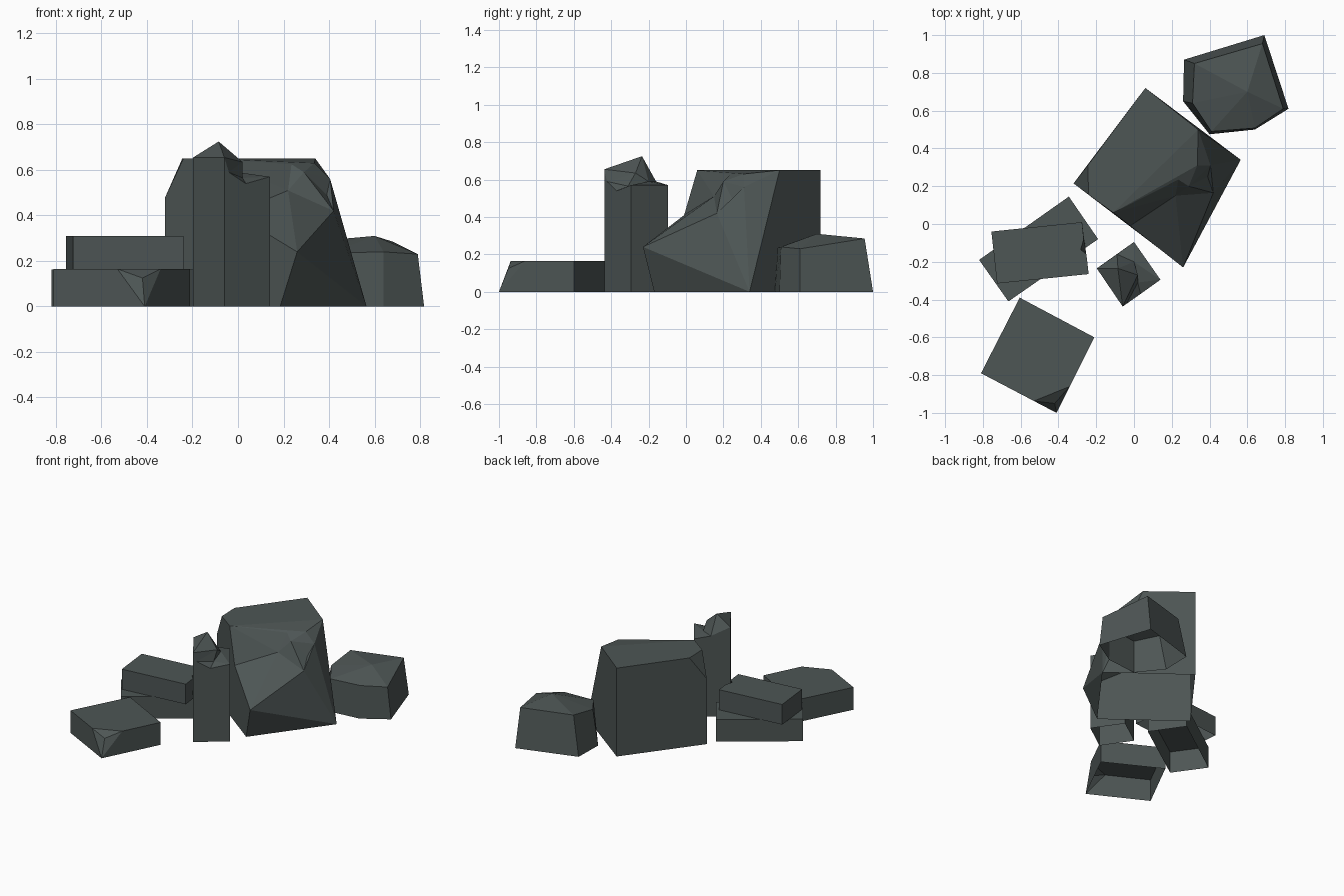
import bpy, bmesh

if "Cube" in bpy.data.objects:
    bpy.data.objects.remove(bpy.data.objects["Cube"])

stone = bpy.data.materials.new("dark grey green stone")
stone.diffuse_color = (0.075, 0.092, 0.09, 1)
stone.use_nodes = True
stone.node_tree.nodes["Principled BSDF"].inputs["Base Color"].default_value = stone.diffuse_color


def solid(name, points, faces):
    """Flat-faced stone, open underneath, from named points; each face is a string of point letters."""
    bm = bmesh.new()
    v = {k: bm.verts.new(p) for k, p in points.items()}
    for f in faces.split():
        bm.faces.new([v[k] for k in f])
    finish(name, bm)


def loft(name, base, top, z0, z1, apex=None):
    """Block between two matching outlines, open underneath; z1 is one height or one per point."""
    n = len(base)
    zs = z1 if isinstance(z1, list) else [z1] * n
    bm = bmesh.new()
    lo = [bm.verts.new((x, y, z0)) for x, y in base]
    hi = [bm.verts.new((x, y, z)) for (x, y), z in zip(top, zs)]
    for i in range(n):
        j = (i + 1) % n
        bm.faces.new((lo[i], lo[j], hi[j], hi[i]))
    if apex:
        a = bm.verts.new(apex)
        for i in range(n):
            bm.faces.new((hi[i], hi[(i + 1) % n], a))
    else:
        bm.faces.new(hi)
    finish(name, bm)


def finish(name, bm):
    # close the underside while orienting the faces outward, then open it again
    rim = [e for e in bm.edges if e.is_boundary]
    caps = bmesh.ops.contextual_create(bm, geom=rim)["faces"]
    bmesh.ops.recalc_face_normals(bm, faces=bm.faces)
    bmesh.ops.delete(bm, geom=caps, context='FACES_ONLY')
    me = bpy.data.meshes.new(name)
    bm.to_mesh(me)
    bm.free()
    me.materials.append(stone)
    bpy.context.collection.objects.link(bpy.data.objects.new(name, me))


# front slab with a chipped corner
solid("front_slab", {
    "a": (-.81, -.79, 0), "b": (-.41, -1, 0), "c": (-.21, -.6, 0), "d": (-.605, -.39, 0),
    "A": (-.81, -.79, .165), "C": (-.21, -.6, .165), "D": (-.605, -.39, .165),
    "p": (-.53, -.937, .165), "q": (-.34, -.86, .165), "m": (-.42, -.95, .125)},
    "abpA bmp bqm bcCq cdDC daAD pmq ApqCD")

# lower slab of the stacked pair
low = [(-.345, .145), (-.82, -.19), (-.665, -.41), (-.19, -.08)]
loft("lower_slab", low, low, 0, .162)

# upper slab with a notch in its right edge
loft("upper_slab",
     [(-.755, -.04), (-.725, -.315), (-.24, -.265), (-.252, -.17), (-.258, -.12), (-.264, -.08), (-.275, .01)],
     [(-.755, -.04), (-.725, -.315), (-.24, -.265), (-.252, -.16), (-.282, -.135), (-.266, -.08), (-.275, .01)],
     .162, .31)

# broken pillar
solid("broken_pillar", {
    "l": (-.197, -.235, 0), "f": (-.06, -.437, 0), "r": (.14, -.295, 0), "b": (0, -.095, 0),
    "L": (-.197, -.235, .655), "F": (-.06, -.437, .655), "R": (.14, -.295, .57), "B": (0, -.095, .57),
    "G": (-.04, -.423, .59), "M": (.035, -.37, .54), "N": (-.09, -.16, .59),
    "P": (-.085, -.235, .725), "Q": (.02, -.27, .635), "S": (0, -.2, .59), "T": (.02, -.31, .565)},
    "lfFL frRMGF rbBR blLNB LFP FQP FGQ GMT GTQ MRT RST TSQ RBS BNS NPS SPQ NLP")

# large boulder with sloping front and a jagged outcrop
solid("large_boulder", {
    "l": (-.32, .215, 0), "b": (.06, .72, 0), "r": (.565, .34, 0), "f": (.185, -.17, 0),
    "L": (-.32, .215, .48), "A": (-.245, .31, .65), "B": (-.24, .155, .65),
    "C": (-.11, .06, .65), "D": (.06, .72, .65), "E": (.34, .5, .65),
    "Q": (-.02, -.01, .41), "G": (.26, -.23, .24),
    "V": (.42, .165, .42), "W": (.22, .15, .51), "U": (.235, .235, .625), "X": (.335, .31, .63),
    "Y": (.405, .31, .56), "I": (.29, .2, .59), "J": (.39, .25, .49)},
    "DABCE CUX CXE CQW QGW CWU UWI UIX GVW WVI IVJ JVY IJY IYX EXY "
    "Gfr GrV VrY YrE rbDE blLAD LBA lfGQCBL")

# small rear boulder with a low peaked top
loft("rear_boulder",
     [(.69, 1), (.265, .87), (.26, .65), (.4, .475), (.64, .5), (.818, .61)],
     [(.68, .955), (.32, .85), (.31, .64), (.41, .49), (.64, .508), (.79, .61)],
     0, [.285, .285, .25, .235, .24, .23], (.6, .7, .31))
